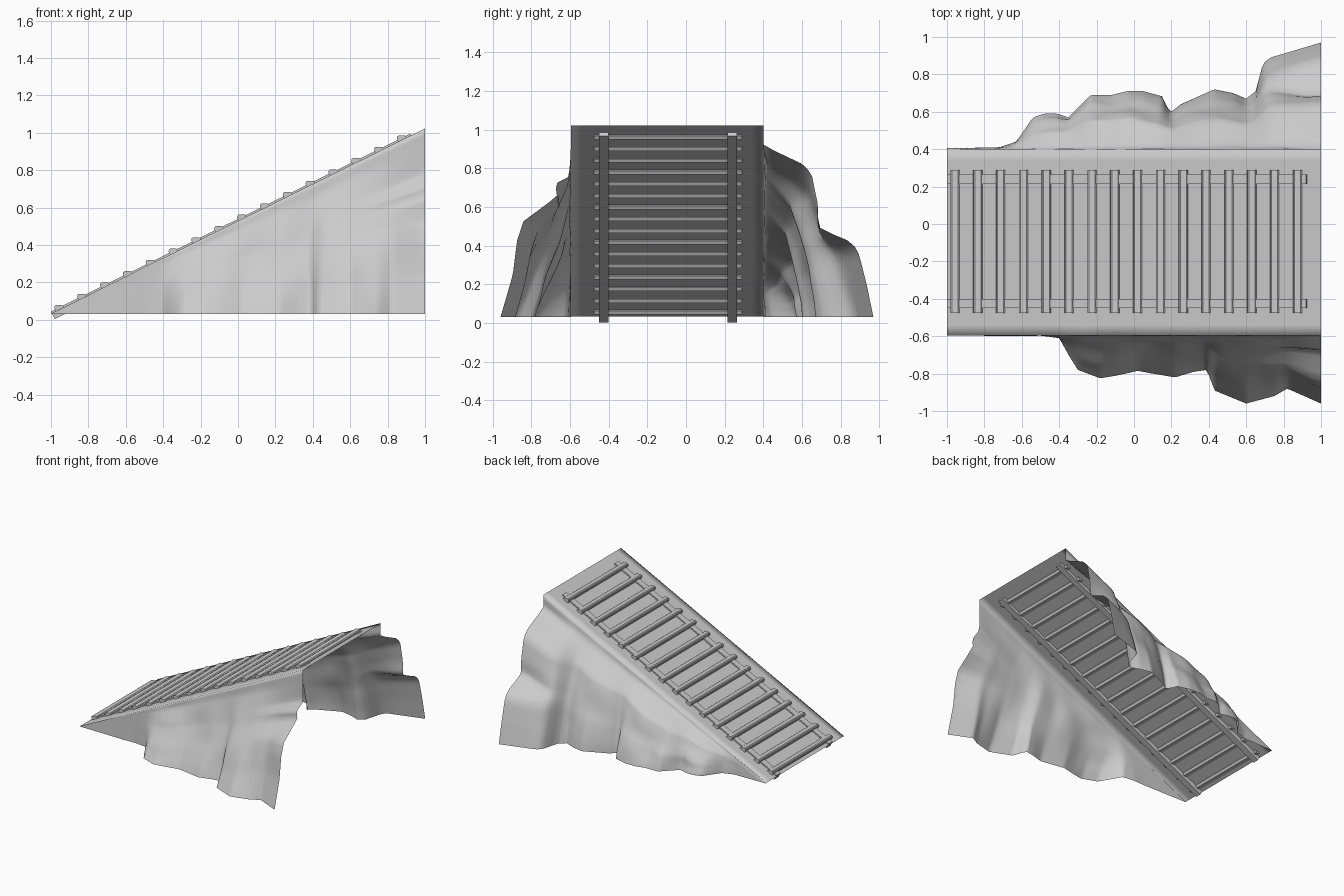
import bpy, bmesh, math
from mathutils import Vector, noise

if "Cube" in bpy.data.objects:
    bpy.data.objects.remove(bpy.data.objects["Cube"])

BASE = 0.03
SLOPE = 0.495


def top_z(x):
    return 0.033 + SLOPE * (x + 1)


def lerp_table(table, v):
    for (a, fa), (b, fb) in zip(table, table[1:]):
        if v <= b:
            return fa + (fb - fa) * max(0.0, (v - a) / (b - a))
    return table[-1][1]


def smoothstep(a, b, v):
    t = min(1, max(0, (v - a) / (b - a)))
    return t * t * (3 - 2 * t)


# Foot outline of each rocky flank: (x, |y|)
FOOT_BACK = [(-1, .405), (-.72, .41), (-.63, .44), (-.54, .57), (-.48, .59), (-.41, .59),
             (-.35, .57), (-.23, .69), (-.12, .69), (-.04, .71), (.05, .71), (.16, .68),
             (.17, .63), (.2, .60), (.25, .64), (.43, .72), (.53, .70), (.6, .67),
             (.65, .71), (.69, .86), (.73, .89), (1, .97)]
FOOT_FRONT = [(-1, .595), (-.6, .60), (-.5, .597), (-.4, .61), (-.35, .70), (-.3, .78),
              (-.18, .825), (-.09, .81), (.02, .785), (.1, .80), (.22, .82), (.32, .79),
              (.39, .78), (.43, .89), (.6, .96), (.75, .92), (.82, .88), (1, .96)]
# Flank cross-sections: (depth fraction, outward fraction), mid-length and at the tall end
MID_BACK = [(0, 0), (.08, .03), (.27, .5), (.68, .85), (1, 1)]
END_BACK = [(0, 0), (.1, 0), (.13, .09), (.2, .35), (.25, .44), (.42, .5), (.53, .5),
            (.57, .64), (.61, .81), (.67, .87), (.83, .94), (1, 1)]
MID_FRONT = [(0, 0), (.1, .02), (.4, .29), (.7, .67), (1, 1)]
END_FRONT = [(0, 0), (.25, 0), (.27, .03), (.3, .2), (.34, .22), (.37, .2), (.5, .68),
             (.6, .77), (.78, .83), (1, 1)]


def flank_point(x, t, side):
    foot, mid, end, edge = ((FOOT_BACK, MID_BACK, END_BACK, .40) if side > 0
                            else (FOOT_FRONT, MID_FRONT, END_FRONT, .595))
    w = smoothstep(.55, 1, x)
    f = lerp_table(mid, t) * (1 - w) + lerp_table(end, t) * w
    f += .4 * t * (1 - t) * (1 - w) * noise.noise(Vector((x * 5, t * 2.5, side * 7)))
    # the foot's bays soften a little towards the top
    r = .05 * (1 - t)
    reach = sum(lerp_table(foot, min(1, x + r * k / 2)) for k in range(-2, 3)) / 5
    y = edge + (reach - edge) * max(0, f)
    return Vector((x, side * y, top_z(x) + (BASE - top_z(x)) * t))


# Rocky ramp: open shell of sloped deck plus two flanks, no bottom and no end wall
COLS, ROWS = 120, 30
bm = bmesh.new()
lines = []
for i in range(COLS + 1):
    x = -1 + 2 * i / COLS
    pts = [flank_point(x, r / ROWS, -1) for r in range(ROWS, -1, -1)]
    pts += [Vector((x, y, top_z(x))) for y in (-.54, .34)]
    pts += [flank_point(x, r / ROWS, 1) for r in range(ROWS + 1)]
    lines.append([bm.verts.new(p) for p in pts])
for a, b in zip(lines, lines[1:]):
    for j in range(len(a) - 1):
        bm.faces.new((a[j], b[j], b[j + 1], a[j + 1])).smooth = True
me = bpy.data.meshes.new("rocky_ramp")
bm.to_mesh(me)
bm.free()
bpy.context.collection.objects.link(bpy.data.objects.new("rocky_ramp", me))


def bar(name, section, y0, y1):
    """Extrude an x-z section along y."""
    b = bmesh.new()
    v0 = [b.verts.new((x, y0, z)) for x, z in section]
    v1 = [b.verts.new((x, y1, z)) for x, z in section]
    n = len(section)
    b.faces.new(v0)
    b.faces.new(v1[::-1])
    for k in range(n):
        b.faces.new((v0[k], v1[k], v1[(k + 1) % n], v0[(k + 1) % n]))
    bmesh.ops.recalc_face_normals(b, faces=b.faces)
    m = bpy.data.meshes.new(name)
    b.to_mesh(m)
    b.free()
    o = bpy.data.objects.new(name, m)
    bpy.context.collection.objects.link(o)
    return o


# Side rails, half sunk into the deck, reaching the ground at the low end
direction = Vector((1, SLOPE)).normalized()
normal = Vector((-direction.y, direction.x))
low, high = (Vector((x, top_z(x))) for x in (-.995, .925))
rail = [low - normal * .036, high - normal * .022,
        high + normal * .01, low + normal * .01]
for name, y0 in (("front_rail", -.45), ("back_rail", .215)):
    bar(name, rail, y0, y0 + .05)

# Cross rungs, level bars with chamfered edges
for i in range(16):
    cx = -.957 + i * .1221
    cz = top_z(cx) + .007
    section = [(cx + dx, cz + dz) for dx, dz in
               ((-.016, -.018), (.016, -.018), (.025, 0), (.023, .012),
                (.016, .017), (-.016, .017), (-.023, .012), (-.025, 0))]
    bar(f"rung_{i + 1:02d}", section, -.475, .29)
